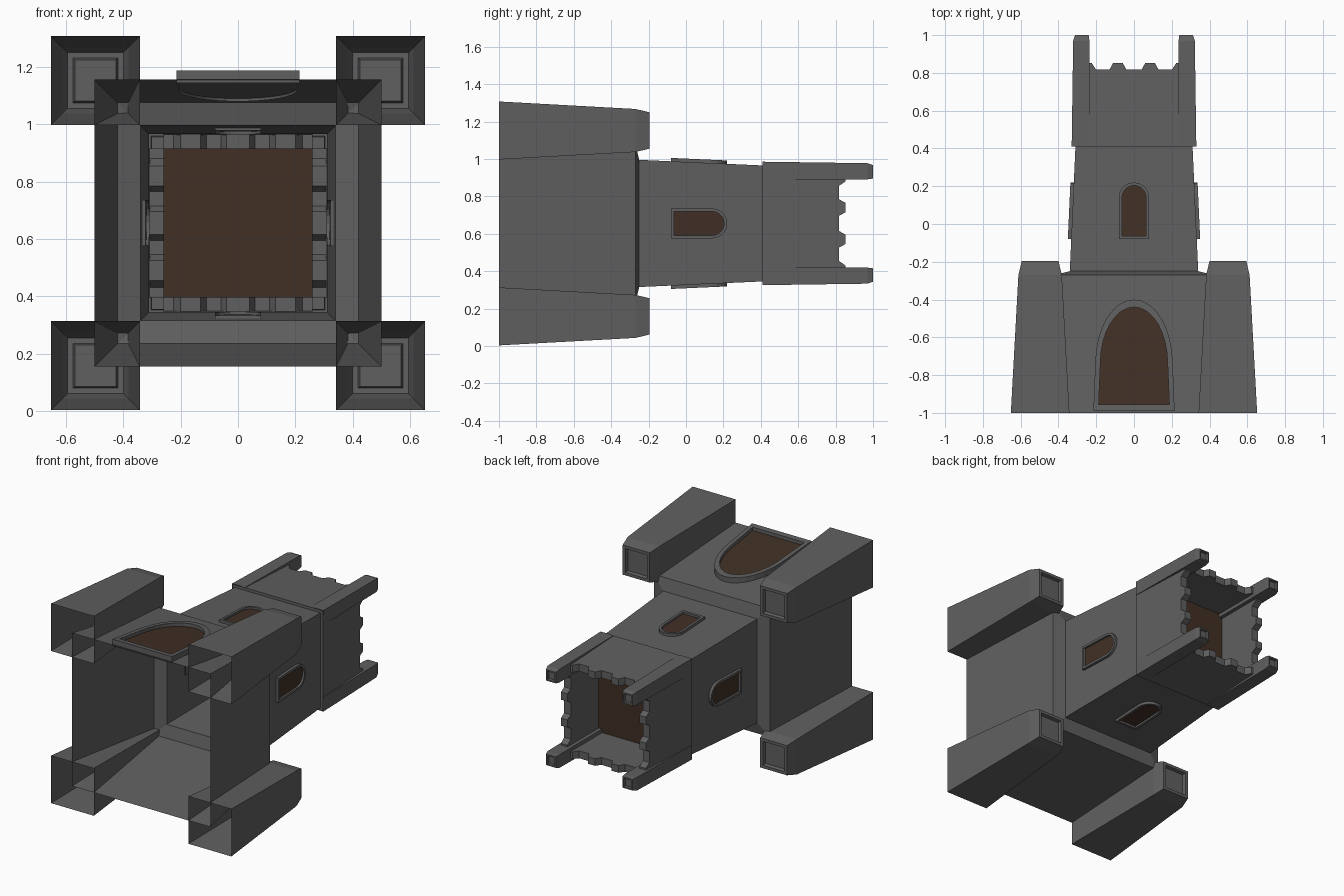
import bpy, bmesh, math

if "Cube" in bpy.data.objects:
    bpy.data.objects.remove(bpy.data.objects["Cube"])

C = 0.655  # height of the keep's long axis, which runs along y


def material(name, rgb):
    m = bpy.data.materials.new(name)
    m.diffuse_color = (*rgb, 1)
    m.use_nodes = True
    m.node_tree.nodes["Principled BSDF"].inputs["Base Color"].default_value = m.diffuse_color
    return m


STONE = material("grey_stone", (0.115, 0.115, 0.115))
WOOD = material("dark_wood", (0.052, 0.029, 0.018))


def make(name, verts, faces, mat):
    bm = bmesh.new()
    vs = [bm.verts.new((x, y, z + C)) for x, y, z in verts]
    for f in faces:
        bm.faces.new([vs[i] for i in f])
    bmesh.ops.recalc_face_normals(bm, faces=bm.faces)
    me = bpy.data.meshes.new(name)
    bm.to_mesh(me)
    bm.free()
    me.materials.append(mat)
    ob = bpy.data.objects.new(name, me)
    bpy.context.collection.objects.link(ob)
    return ob


def loft(name, rings, sx=1, sz=1, cap=False):
    """Square shell along y; rings are (y, centre offset, half width)."""
    verts, faces = [], []
    for y, c, h in rings:
        for a, b in ((-1, -1), (1, -1), (1, 1), (-1, 1)):
            verts.append((sx * c + a * h, y, sz * c + b * h))
    for r in range(len(rings) - 1):
        for i in range(4):
            j = (i + 1) % 4
            faces.append((4 * r + i, 4 * r + j, 4 * r + 4 + j, 4 * r + 4 + i))
    if cap:
        n = 4 * (len(rings) - 1)
        faces.append((n, n + 1, n + 2, n + 3))
    return make(name, verts, faces, STONE)


def side(k, u, y, h):
    """Place a point of a wall (across, along, outward) on side k of the keep."""
    x, z = ((u, h), (h, -u), (-u, -h), (-h, u))[k]
    return (x, y, z)


def arch(y0, foot, spring, hw, rise, n):
    pts = [(-foot, y0), (foot, y0)]
    for i in range(n + 1):
        t = math.pi * i / n
        pts.append((hw * math.cos(t), spring + rise * math.sin(t)))
    return pts


def opening(name, k, outer, inner, wall, proud, sunk):
    """Raised stone frame with a wooden panel on side k."""
    n = len(outer)
    verts = [side(k, u, y, wall(y) - 0.01) for u, y in outer]
    verts += [side(k, u, y, wall(y) + proud) for u, y in outer]
    verts += [side(k, u, y, wall(y) + proud) for u, y in inner]
    verts += [side(k, u, y, wall(y) + sunk) for u, y in inner]
    faces = []
    for r in range(3):
        for i in range(n):
            j = (i + 1) % n
            faces.append((r * n + i, r * n + j, r * n + n + j, r * n + n + i))
    make(name + "_frame", verts, faces, STONE)
    make(name + "_panel", verts[3 * n:], [tuple(range(n))], WOOD)


def base_wall(y):
    return 0.5 - 0.08 * (y + 1) / 0.73


def keep_wall(y):
    return 0.34 - 0.03 * (y + 0.25) / 0.66


# Hollow body: wide base, ledge, tapering keep, small overhang at the top
loft("keep_body", [(-1, 0, 0.5), (-0.27, 0, 0.42), (-0.25, 0, 0.34),
                   (0.41, 0, 0.31), (0.41, 0, 0.328)])

# Corner buttress towers and battlement posts, each with a sunken top
for sx in (-1, 1):
    for sz in (-1, 1):
        loft("corner_tower",
             [(-1, 0.497, 0.155), (-0.27, 0.497, 0.115), (-0.195, 0.497, 0.097),
              (-0.195, 0.497, 0.078), (-0.215, 0.497, 0.072)], sx, sz, True)
        loft("battlement_post",
             [(0.41, 0.283, 0.047), (0.97, 0.279, 0.043), (1.0, 0.276, 0.036),
              (1.0, 0.276, 0.027), (0.985, 0.276, 0.025)], sx, sz, True)

# Crenellated parapet walls, hollow between outer and inner skins
half = [(0.04, 0.817), (0.06, 0.853), (0.11, 0.853), (0.13, 0.817),
        (0.20, 0.817), (0.225, 0.853), (0.26, 0.853)]
crest = [(-u, y) for u, y in reversed(half)] + half
for k in range(4):
    def out(y):
        return 0.328 - 0.02 * (y - 0.41) / 0.41
    n = len(crest) + 2
    verts = [side(k, u, y, out(y)) for u, y in crest + [(0.26, 0.41), (-0.26, 0.41)]]
    verts += [side(k, u, y, 0.26) for u, y in crest + [(0.26, 0.53), (-0.26, 0.53)]]
    faces = [tuple(range(n)), tuple(range(n, 2 * n))]
    faces += [(i, i + 1, n + i + 1, n + i) for i in range(n - 3)]
    make("parapet_wall", verts, faces, STONE)

# Wooden roof deck inside the parapet
make("roof_deck", [(-0.26, 0.53, -0.26), (0.26, 0.53, -0.26),
                   (0.26, 0.53, 0.26), (-0.26, 0.53, 0.26)], [(0, 1, 2, 3)], WOOD)

# Arched door on the upper side, one window on each side of the keep
opening("door", 0, arch(-0.99, 0.215, -0.74, 0.205, 0.34, 16),
        arch(-0.955, 0.187, -0.74, 0.178, 0.30, 16), base_wall, 0.034, 0.012)
for k in range(4):
    opening("window", k, arch(-0.08, 0.08, 0.14, 0.08, 0.08, 10),
            arch(-0.063, 0.064, 0.14, 0.064, 0.064, 10), keep_wall, 0.018, 0.005)
